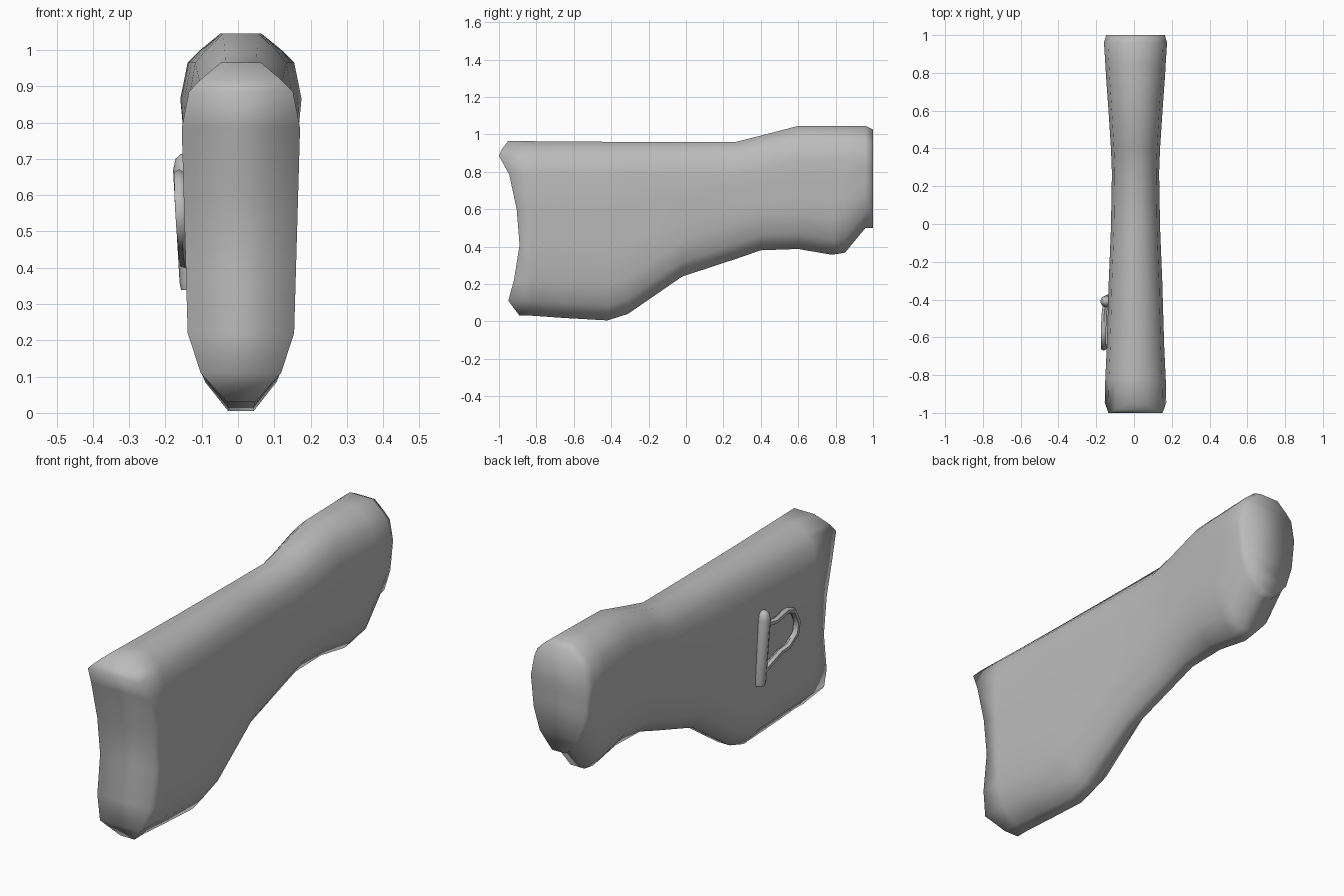
import bpy, bmesh
from mathutils import Vector

cube = bpy.data.objects.get("Cube")
if cube:
    bpy.data.objects.remove(cube, do_unlink=True)

mat = bpy.data.materials.new("plain grey")
mat.use_nodes = True
GREY = (0.5, 0.5, 0.5, 1)
mat.diffuse_color = GREY
mat.node_tree.nodes["Principled BSDF"].inputs["Base Color"].default_value = GREY

CENTRE_X = 0.008


def finish(name, bm):
    bmesh.ops.recalc_face_normals(bm, faces=bm.faces)
    mesh = bpy.data.meshes.new(name)
    bm.to_mesh(mesh)
    bm.free()
    mesh.materials.append(mat)
    mesh.shade_smooth()
    obj = bpy.data.objects.new(name, mesh)
    bpy.context.collection.objects.link(obj)
    return obj


def half_section(top, bottom, width):
    """Half outline from top to bottom: rounded crown, flat side, tapered keel."""
    crown = [(top - d, width * k) for d, k in ((0, .34), (.045, .67), (.08, .88), (.18, 1))]
    keel = [(bottom + d, width * k) for d, k in ((.19, .9), (.08, .68), (0, .24))]
    a, b = Vector(crown[-1]), Vector(keel[0])
    side = [tuple(a.lerp(b, f)) for f in (1 / 3, 2 / 3)]
    return crown + side + keel


# Stations along the stock: y, top, bottom, half width
stations = [
    (-.88, .963, .03, .16), (-.65, .962, .018, .152), (-.42, .96, .005, .145),
    (-.31, .96, .04, .142), (-.02, .96, .24, .13), (.27, .96, .335, .125),
    (.4, .993, .38, .13), (.6, 1.045, .387, .143), (.78, 1.045, .356, .156),
    (.85, 1.045, .367, .16), (.96, 1.045, .5, .167), (1, 1.025, .5, .155),
]
# Scooped front edge, from top to bottom
scoop = [-.95, -.985, -1, -.945, -.905, -.89, -.92, -.95, -.89]


def make_stock():
    bm = bmesh.new()
    rings = []
    front = half_section(.965, .03, .163)
    halves = [[(w, y, z) for y, (z, w) in zip(scoop, front)]]
    for y, top, bottom, width in stations:
        halves.append([(w, y if y > -.8 else y + .06, z)
                       for z, w in half_section(top, bottom, width)])
    for half in halves:
        right = [bm.verts.new((CENTRE_X - w, y, z)) for w, y, z in half]
        left = [bm.verts.new((CENTRE_X + w, y, z)) for w, y, z in half]
        rings.append(left + right[::-1])
    n = len(rings[0])
    for r, s in zip(rings, rings[1:]):
        for i in range(n):
            bm.faces.new((r[i], r[(i + 1) % n], s[(i + 1) % n], s[i]))
    # Close both ends with strips across the width
    for r in (rings[0], rings[-1]):
        for i in range(n // 2 - 1):
            bm.faces.new((r[i], r[i + 1], r[n - 2 - i], r[n - 1 - i]))
    return finish("stock_body", bm)


def make_rod(name, points, radii, sides=8):
    """Sweep a round section along a path lying close to the right side."""
    bm = bmesh.new()
    pts = [Vector(p) for p in points]
    rings = []
    for i, (p, r) in enumerate(zip(pts, radii)):
        along = (pts[min(i + 1, len(pts) - 1)] - pts[max(i - 1, 0)]).normalized()
        out = Vector((-1, 0, 0))
        u = (out - along * out.dot(along)).normalized()
        bm_ring = bmesh.ops.create_circle(bm, segments=sides, radius=r)["verts"]
        v = along.cross(u)
        for vert in bm_ring:
            vert.co = p + u * vert.co.x + v * vert.co.y
        rings.append(bm_ring)
    for r, s in zip(rings, rings[1:]):
        for i in range(sides):
            j = (i + 1) % sides
            bm.faces.new((r[i], r[j], s[j], s[i]))
    bm.faces.new(rings[0])
    bm.faces.new(rings[-1])
    return finish(name, bm)


make_stock()

# Sling mount: upright bar and bent wire loop on the right side
bar = make_rod("sling_bar",
               [(-.13, -.40, .34), (-.131, -.40, .36), (-.148, -.41, .67),
                (-.148, -.41, .70), (-.148, -.41, .713)],
               [.027, .03, .031, .024, .01])
loop = make_rod("sling_loop",
                [(-.15, -.41, .645), (-.158, -.48, .635), (-.162, -.57, .655),
                 (-.162, -.62, .635), (-.16, -.655, .57), (-.156, -.65, .51),
                 (-.152, -.59, .465), (-.152, -.53, .46), (-.145, -.41, .41)],
                [.016] * 9, 6)

for obj in bpy.context.collection.objects:
    obj.select_set(obj in (bar, loop))
bpy.context.view_layer.objects.active = bar
bpy.ops.object.shade_smooth_by_angle(angle=1.0)
